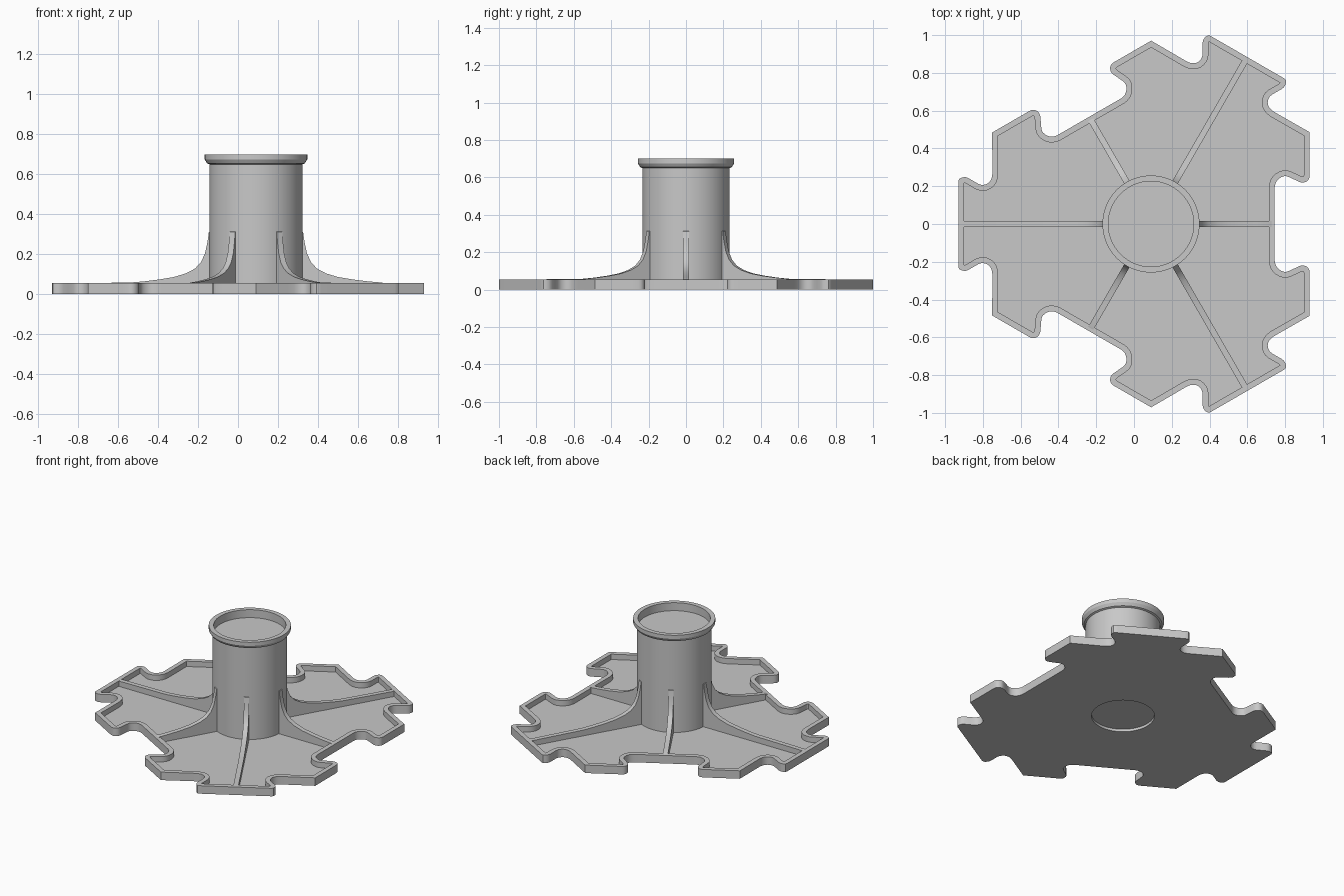
import bpy, bmesh, math
from mathutils import Vector

if "Cube" in bpy.data.objects:
    bpy.data.objects.remove(bpy.data.objects["Cube"])

CX = 0.09                      # hub axis position
FLOOR, RIM_TOP = 0.018, 0.055
RIM_W = 0.031
HOLE_R, TUBE_R = 0.197, 0.2335
SEG = 64

grey = bpy.data.materials.new("light_grey")
grey.diffuse_color = (0.58, 0.58, 0.58, 1)
grey.use_nodes = True
grey.node_tree.nodes["Principled BSDF"].inputs["Base Color"].default_value = grey.diffuse_color


def finish(bm, name, angle=35):
    bmesh.ops.recalc_face_normals(bm, faces=bm.faces[:])
    me = bpy.data.meshes.new(name)
    bm.to_mesh(me)
    bm.free()
    ob = bpy.data.objects.new(name, me)
    bpy.context.collection.objects.link(ob)
    me.materials.append(grey)
    ob.location.x = CX
    bpy.ops.object.select_all(action='DESELECT')
    ob.select_set(True)
    bpy.context.view_layer.objects.active = ob
    bpy.ops.object.shade_smooth_by_angle(angle=math.radians(angle))
    return ob


def soften(pts):
    """Insert a curved midpoint between the inner points of a path."""
    pts = [Vector(p) for p in pts]
    out = pts[:2]
    for a, b, c, d in zip(pts, pts[1:], pts[2:], pts[3:]):
        out += [(9 * (b + c) - a - d) / 16, c]
    return out + pts[-1:]


def rotated(p, deg):
    c, s = math.cos(math.radians(deg)), math.sin(math.radians(deg))
    return Vector((p.x * c - p.y * s, p.x * s + p.y * c))


# Half outlines: short side (along the 0 degree axis) and arm end (along 60 degrees)
gap = soften([(0.655, 0.165), (0.655, 0.195), (0.662, 0.222), (0.68, 0.242),
              (0.705, 0.253), (0.73, 0.249), (0.785, 0.223), (0.81, 0.22),
              (0.832, 0.232), (0.84, 0.255), (0.84, 0.29)])
arm = soften([(0.84, 0.30), (0.84, 0.265), (0.847, 0.235), (0.865, 0.214),
              (0.89, 0.207), (0.915, 0.213), (0.965, 0.242), (0.99, 0.248),
              (1.016, 0.238), (1.02, 0.212), (1.02, 0.17)])
corner = Vector((0.84, 0.486))
sector = gap + [corner] + [rotated(Vector((p.x, -p.y)), 60) for p in arm]
mirror = [rotated(Vector((p.x, -p.y)), 120) for p in reversed(sector)]
outline = [rotated(p, a) for a in (0, 120, 240) for p in sector + mirror]


def inset(loop, d):
    out = []
    for i, p in enumerate(loop):
        e1 = (p - loop[i - 1]).normalized()
        e2 = (loop[(i + 1) % len(loop)] - p).normalized()
        n1, n2 = Vector((-e1.y, e1.x)), Vector((-e2.y, e2.x))
        m = (n1 + n2).normalized()
        out.append(p + m * d / max(m.dot(n1), 0.5))
    return out


inner = inset(outline, RIM_W)


# Base tray: underside with round hole, outer wall, rim, inner wall, floor
def ring(bm, pts, z):
    return [bm.verts.new((p.x, p.y, z)) for p in pts]


def bridge(bm, a, b):
    n = len(a)
    for i in range(n):
        j = (i + 1) % n
        bm.faces.new((a[i], a[j], b[j], b[i]))


bm = bmesh.new()
low, high = ring(bm, outline, 0), ring(bm, outline, RIM_TOP)
in_high, in_low = ring(bm, inner, RIM_TOP), ring(bm, inner, FLOOR)
bridge(bm, low, high)
bridge(bm, high, in_high)
bridge(bm, in_high, in_low)
bm.faces.new(in_low)
circle = [rotated(Vector((HOLE_R, 0)), 360 * i / SEG) for i in range(SEG)]
hole, hole_top = ring(bm, circle, 0), ring(bm, circle, RIM_TOP)
bridge(bm, hole, hole_top)
bm.faces.new(hole_top)
edges = [bm.edges.get((l[i - 1], l[i])) for l in (low, hole) for i in range(len(l))]
bmesh.ops.triangle_fill(bm, use_beauty=True, edges=edges, normal=(0, 0, -1))
finish(bm, "base_tray")

# Hub tube with flared lip and shallow top recess
profile = [(TUBE_R, FLOOR), (TUBE_R, 0.65), (0.245, 0.655), (0.257, 0.675),
           (0.257, 0.70), (0.226, 0.70), (0.226, 0.645)]
bm = bmesh.new()
rings = [ring(bm, [rotated(Vector((r, 0)), 360 * i / SEG) for i in range(SEG)], z)
         for r, z in profile]
for a, b in zip(rings, rings[1:]):
    bridge(bm, a, b)
bm.faces.new(rings[-1])
finish(bm, "hub_tube", 25)

# Curved ribs from the hub out to the rim
sweep = [(0.236, 0.31), (0.243, 0.26), (0.255, 0.205), (0.275, 0.16), (0.305, 0.128),
         (0.35, 0.104), (0.41, 0.086), (0.48, 0.074), (0.56, 0.064)]
for k in range(6):
    end = 0.64 if k % 2 == 0 else 1.0
    side = [(0.225, FLOOR), (0.225, 0.32)] + sweep + [(0.63, 0.058), (end, 0.054), (end, FLOOR)]
    bm = bmesh.new()
    faces = []
    for y in (-0.016, 0.016):
        vs = []
        for r, z in side:
            p = rotated(Vector((r, y)), 60 * k)
            vs.append(bm.verts.new((p.x, p.y, z)))
        faces.append(vs)
        bm.faces.new(vs)
    bridge(bm, *faces)
    finish(bm, f"rib_{k + 1}")
